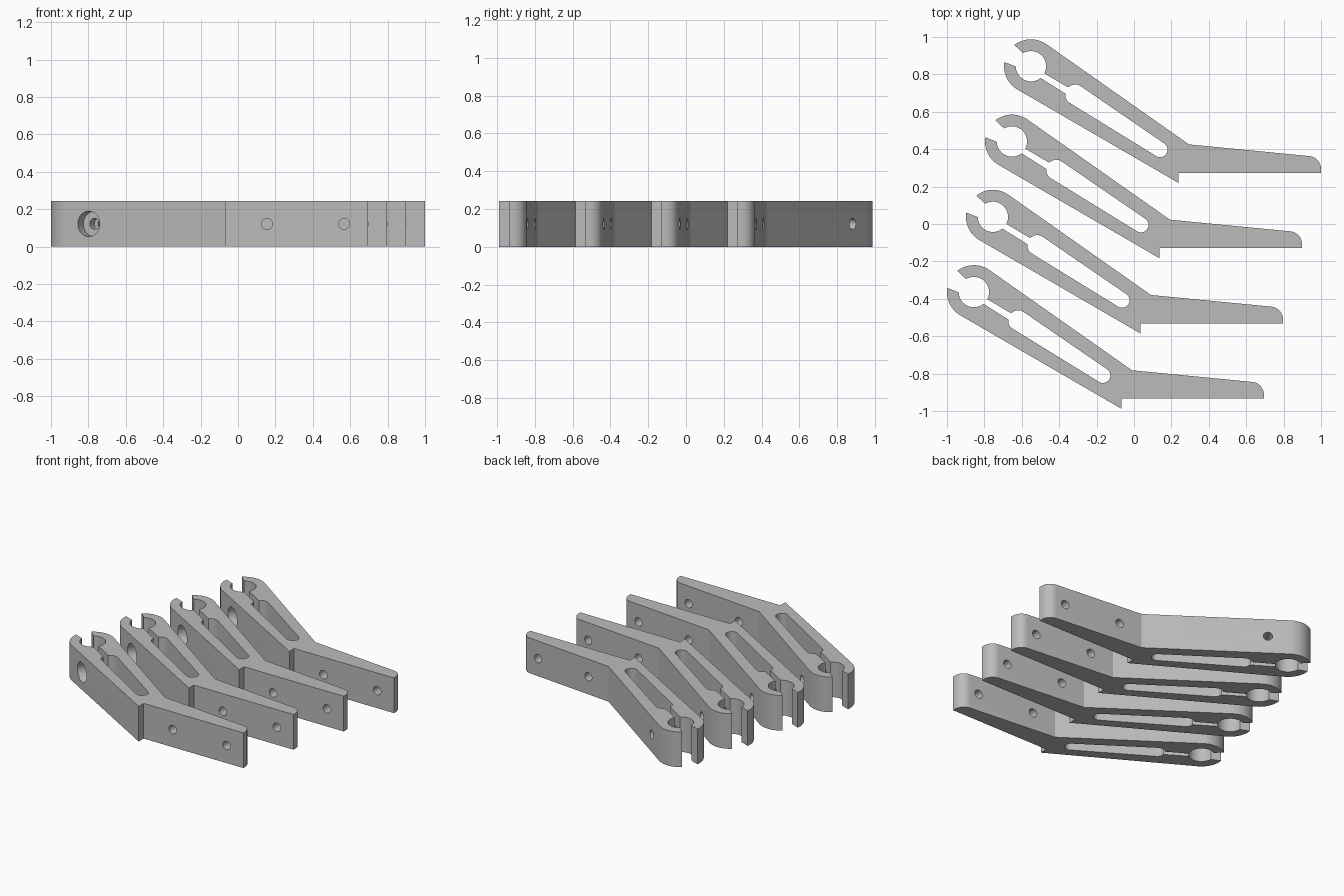
import bpy, bmesh
from math import cos, sin, radians
from mathutils import Vector

if "Cube" in bpy.data.objects:
    bpy.data.objects.remove(bpy.data.objects["Cube"])

HEIGHT = 0.243
MID = HEIGHT / 2
BORE = (-0.856, -0.36)

grey = bpy.data.materials.new("light_grey")
grey.use_nodes = True
colour = (0.5, 0.5, 0.5, 1)
grey.diffuse_color = colour
grey.node_tree.nodes["Principled BSDF"].inputs["Base Color"].default_value = colour


def arc(centre, radius, start, end, steps):
    angles = [radians(start + (end - start) * i / steps) for i in range(steps + 1)]
    return [(centre[0] + radius * cos(a), centre[1] + radius * sin(a)) for a in angles]


def clip_outline():
    # Outer edge: upper jaw, bend, rounded handle, heel, lower jaw
    points = arc(BORE, 0.144, 128, 55, 14)
    points += [(-0.011, -0.778)]
    points += arc((0.626, -0.909), 0.069, 84, 4, 10)
    points += [(0.695, -0.93), (-0.067, -0.93), (-0.067, -0.984)]
    points += arc(BORE, 0.144, 240, 171, 14)
    # Lower bore wall and the lower side of the slit
    points += arc(BORE, 0.081, 181, 309, 24)
    points += [(-0.671, -0.507), (-0.67, -0.53), (-0.661, -0.547), (-0.642, -0.56)]
    # Slot end, upper side of the slit, upper bore wall
    points += arc((-0.166, -0.806), 0.04, 237, 415, 18)
    points += [(-0.588, -0.468), (-0.603, -0.46), (-0.62, -0.457),
               (-0.638, -0.461), (-0.658, -0.473)]
    points += arc(BORE, 0.081, -28, 121, 28)
    return points


def prism(name, points):
    bm = bmesh.new()
    face = bm.faces.new([bm.verts.new((x, y, 0)) for x, y in points])
    top = bmesh.ops.extrude_face_region(bm, geom=[face])["geom"]
    bmesh.ops.translate(bm, vec=(0, 0, HEIGHT),
                        verts=[v for v in top if isinstance(v, bmesh.types.BMVert)])
    bmesh.ops.recalc_face_normals(bm, faces=bm.faces)
    mesh = bpy.data.meshes.new(name)
    bm.to_mesh(mesh)
    bm.free()
    obj = bpy.data.objects.new(name, mesh)
    bpy.context.collection.objects.link(obj)
    mesh.materials.append(grey)
    return obj


def drill(target, start, direction, length, radius):
    direction = Vector(direction).normalized()
    bpy.ops.mesh.primitive_cylinder_add(
        vertices=32, radius=radius, depth=length,
        location=Vector(start) + direction * length / 2,
        rotation=direction.to_track_quat("Z", "Y").to_euler())
    cutter = bpy.context.object
    cutter.name = "hole_cutter"
    cutter.hide_render = True
    cutter.data.materials.append(grey)
    cut = target.modifiers.new("hole", "BOOLEAN")
    cut.operation = "DIFFERENCE"
    cut.solver = "EXACT"
    cut.object = cutter
    return cutter


# One clip arm with its handle holes and counterbored clamping screw hole
arm = prism("clip_arm_1", clip_outline())
across = Vector((0.5, 0.866, 0))
seat = Vector((-0.797, -0.559, MID))
cutters = [drill(arm, (x, -1.1, MID), (0, 1, 0), 0.5, 0.029) for x in (0.155, 0.567)]
cutters.append(drill(arm, seat - across * 0.1, across, 0.5, 0.029))
cutters.append(drill(arm, seat - across * 0.1, across, 0.159, 0.068))

# Bake the holes and drop the cutters
bpy.context.view_layer.update()
graph = bpy.context.evaluated_depsgraph_get()
baked = bpy.data.meshes.new_from_object(arm.evaluated_get(graph))
arm.modifiers.clear()
arm.data = baked
for cutter in cutters:
    bpy.data.objects.remove(cutter)

bpy.ops.object.select_all(action="DESELECT")
arm.select_set(True)
bpy.context.view_layer.objects.active = arm
bpy.ops.object.shade_smooth_by_angle(angle=radians(25))

# Staggered row of four identical arms
for i in range(4):
    obj = arm if i == 0 else arm.copy()
    if i:
        obj.name = f"clip_arm_{i + 1}"
        bpy.context.collection.objects.link(obj)
    obj.location = (0.1017 * i, 0.4025 * i - 0.004, 0)
